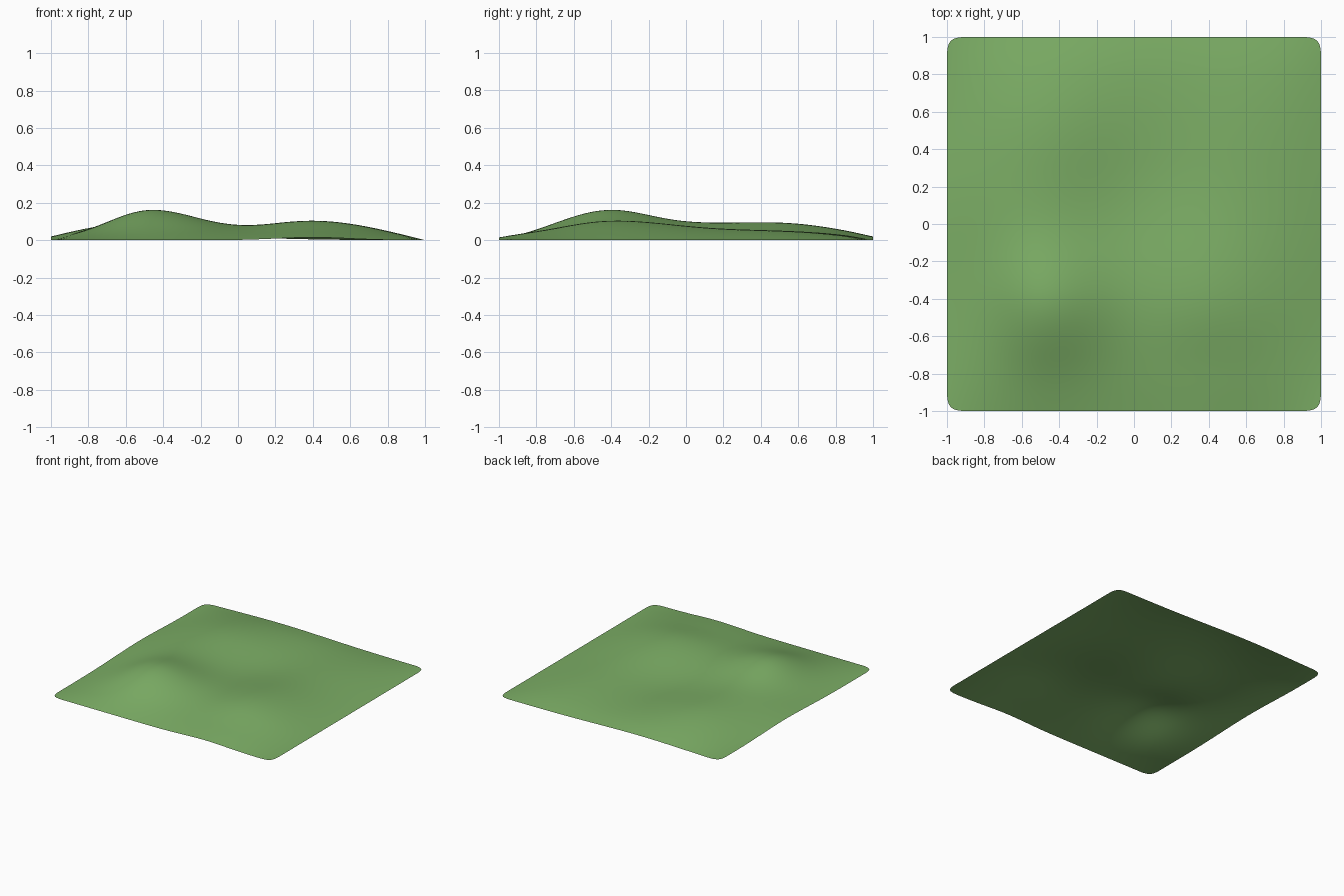
import bpy, bmesh
from math import exp

if "Cube" in bpy.data.objects:
    bpy.data.objects.remove(bpy.data.objects["Cube"])

# Hills: centre x, y, height, spread left, right, front, back
HILLS = [
    (-0.48, -0.42, 0.136, 0.20, 0.26, 0.26, 0.23),   # main peak
    (0.40, -0.40, 0.070, 0.24, 0.34, 0.26, 0.36),    # east hill
    (-0.50, 0.52, 0.060, 0.32, 0.30, 0.30, 0.30),    # north-west hill
    (-0.60, 0.05, 0.030, 0.25, 0.25, 0.22, 0.22),    # west ridge
    (0.55, 0.45, 0.014, 0.25, 0.25, 0.30, 0.30),     # north-east rise
    (0.02, 0.20, -0.016, 0.25, 0.25, 0.25, 0.25),    # hollow
]
# Slight waviness of the border
RIPPLES = [
    (-1.0, 0.15, 0.020, 0.20, 0.20, 0.30, 0.30),
    (-0.30, 1.0, 0.020, 0.40, 0.40, 0.20, 0.20),
    (0.40, -1.0, 0.016, 0.18, 0.18, 0.15, 0.15),
]


def bump(x, y, hill):
    cx, cy, h, left, right, front, back = hill
    sx = left if x < cx else right
    sy = front if y < cy else back
    return h * exp(-0.5 * (((x - cx) / sx) ** 2 + ((y - cy) / sy) ** 2))


def height(x, y):
    fade = (1 - abs(x) ** 5) * (1 - abs(y) ** 5)
    land = 0.04 + sum(bump(x, y, h) for h in HILLS)
    return max(0.0, land * fade) + sum(bump(x, y, r) for r in RIPPLES)


# Terrain sheet: coarse grid, softened by subdivision
bm = bmesh.new()
bmesh.ops.create_grid(bm, x_segments=16, y_segments=16, size=1)
for v in bm.verts:
    v.co.z = height(v.co.x, v.co.y)
mesh = bpy.data.meshes.new("terrain")
bm.to_mesh(mesh)
bm.free()
mesh.shade_smooth()
terrain = bpy.data.objects.new("terrain", mesh)
bpy.context.collection.objects.link(terrain)
sub = terrain.modifiers.new("soften", "SUBSURF")
sub.levels = sub.render_levels = 3

# Grass colour
grass = bpy.data.materials.new("grass")
grass.diffuse_color = (0.20, 0.42, 0.13, 1)
grass.use_nodes = True
grass.node_tree.nodes["Principled BSDF"].inputs["Base Color"].default_value = grass.diffuse_color
mesh.materials.append(grass)
